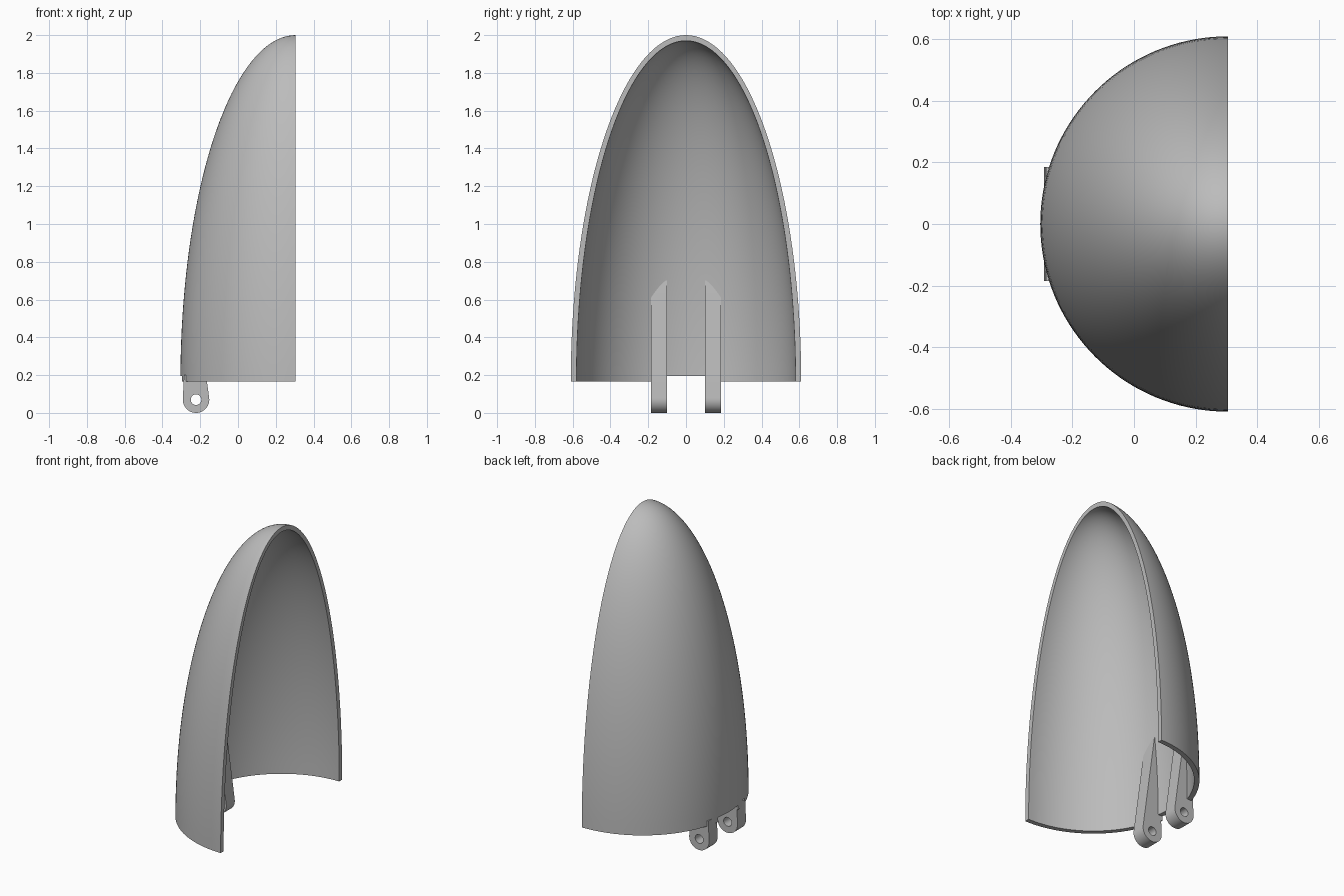
import bpy, bmesh, math
from mathutils import Matrix

cube = bpy.data.objects.get("Cube")
if cube:
    bpy.data.objects.remove(cube, do_unlink=True)

AXIS_X, BASE_Z = 0.305, 0.165

grey = bpy.data.materials.new("plain grey")
grey.use_nodes = True
colour = (0.5, 0.5, 0.5, 1)
grey.diffuse_color = colour
grey.node_tree.nodes["Principled BSDF"].inputs["Base Color"].default_value = colour


def select_only(obj):
    bpy.ops.object.select_all(action='DESELECT')
    obj.select_set(True)
    bpy.context.view_layer.objects.active = obj


def mesh_object(name, bm):
    mesh = bpy.data.meshes.new(name)
    bm.to_mesh(mesh)
    bm.free()
    mesh.materials.append(grey)
    obj = bpy.data.objects.new(name, mesh)
    bpy.context.collection.objects.link(obj)
    return obj


# Half ellipsoid shell: outer and inner arcs spun half a turn
def arc(radius, height, steps=40):
    angles = [math.pi / 2 * i / steps for i in range(steps + 1)]
    return [(AXIS_X, radius * math.cos(a), BASE_Z + height * math.sin(a)) for a in angles]


bm = bmesh.new()
outline = arc(0.61, 1.835)[::-1] + arc(0.58, 1.805)
verts = [bm.verts.new(p) for p in outline]
edges = [bm.edges.new(pair) for pair in zip(verts, verts[1:])]
bmesh.ops.spin(bm, geom=verts + edges, cent=(AXIS_X, 0, 0), axis=(0, 0, 1),
               angle=math.pi, steps=72)
bmesh.ops.remove_doubles(bm, verts=bm.verts, dist=0.0001)
rim = [e for e in bm.edges if e.is_boundary]
bmesh.ops.contextual_create(bm, geom=rim)
bmesh.ops.recalc_face_normals(bm, faces=bm.faces)
shell = mesh_object("shell", bm)

# Notch in the lower edge between the hinge arms
bm = bmesh.new()
bmesh.ops.create_cube(bm, size=1, matrix=Matrix.Translation((-0.28, 0, 0.145))
                      @ Matrix.Diagonal((0.12, 0.2, 0.1, 1)))
cutter = mesh_object("notch_cutter", bm)
cutter.hide_render = True
notch = shell.modifiers.new("notch", 'BOOLEAN')
notch.operation, notch.solver, notch.object = 'DIFFERENCE', 'EXACT', cutter
select_only(shell)
bpy.ops.object.modifier_apply(modifier="notch")
bpy.data.objects.remove(cutter, do_unlink=True)
bpy.ops.object.shade_smooth_by_angle(angle=math.radians(30))


# Tapered hinge arms with a rounded, drilled eye
def circle(radius, start, end, count):
    angles = [math.radians(start + (end - start) * i / count) for i in range(count + 1)]
    return [(-0.222 + radius * math.cos(a), 0.07 + radius * math.sin(a)) for a in angles]


def hinge_arm(name, y):
    curve = bpy.data.curves.new(name, 'CURVE')
    curve.dimensions, curve.fill_mode, curve.extrude = '2D', 'BOTH', 0.0425
    side = [(-0.286, 0.2), (-0.27, 0.2), (-0.26, 0.5), (-0.244, 0.7), (-0.238, 0.7)]
    outline = circle(0.07, 8, -183, 28) + side
    for points in (outline, circle(0.028, 0, 360, 32)[:-1]):
        spline = curve.splines.new('POLY')
        spline.points.add(len(points) - 1)
        for point, (x, z) in zip(spline.points, points):
            point.co = (x, z, 0, 1)
        spline.use_cyclic_u = True
    curve.materials.append(grey)
    arm = bpy.data.objects.new(name, curve)
    bpy.context.collection.objects.link(arm)
    arm.location.y = y
    arm.rotation_euler.x = math.pi / 2
    select_only(arm)
    bpy.ops.object.convert(target='MESH')
    bm = bmesh.new()
    bm.from_mesh(arm.data)
    bmesh.ops.remove_doubles(bm, verts=bm.verts, dist=0.0001)
    bmesh.ops.recalc_face_normals(bm, faces=bm.faces)
    bm.to_mesh(arm.data)
    bm.free()
    bpy.ops.object.shade_smooth_by_angle(angle=math.radians(30))


hinge_arm("right_hinge_arm", -0.1425)
hinge_arm("left_hinge_arm", 0.1425)
